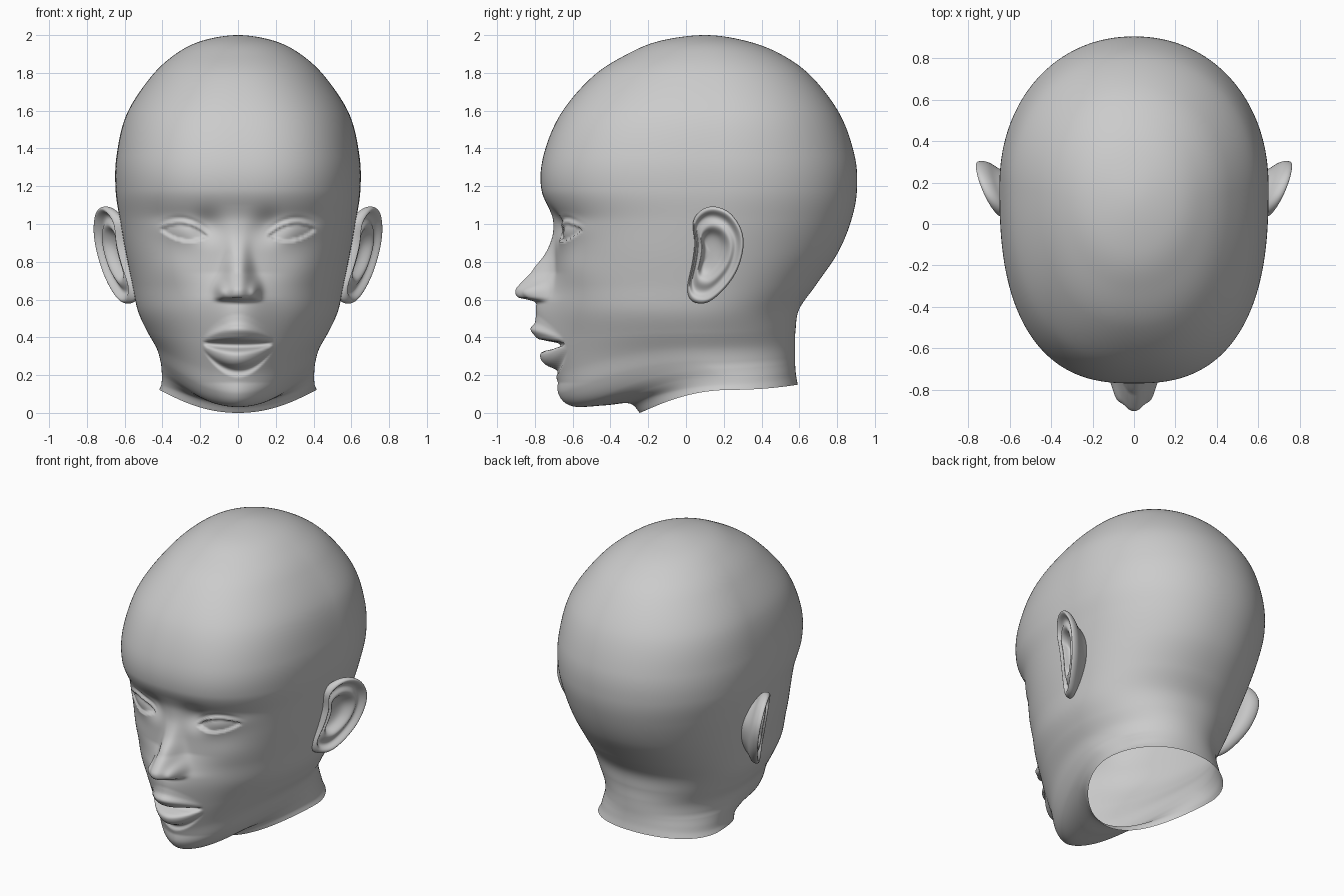
import bpy, bmesh
from math import sin, cos, pi, exp

if "Cube" in bpy.data.objects:
    bpy.data.objects.remove(bpy.data.objects["Cube"])

COLS, SUB = 256, 16


def catmull(a, b, c, d, t):
    return 0.5 * (2*b + (c - a)*t + (2*a - 5*b + 4*c - d)*t*t + (3*b - a - 3*c + d)*t**3)


def curve(pts, x):
    """Smooth height curve through (position, value) points."""
    if x <= pts[0][0]:
        return pts[0][1]
    if x >= pts[-1][0]:
        return pts[-1][1]
    i = max(k for k in range(len(pts) - 1) if pts[k][0] <= x)

    def slope(k):
        a, b = pts[max(k - 1, 0)], pts[min(k + 1, len(pts) - 1)]
        return (b[1] - a[1]) / (b[0] - a[0])
    (x0, y0), (x1, y1) = pts[i], pts[i + 1]
    h = x1 - x0
    t = (x - x0) / h
    return ((2*t**3 - 3*t*t + 1)*y0 + (t**3 - 2*t*t + t)*h*slope(i)
            + (3*t*t - 2*t**3)*y1 + (t**3 - t*t)*h*slope(i + 1))


def bump(x, z, cx, cz, sx, sz):
    return exp(-((x - cx)/sx)**2 - ((z - cz)/sz)**2)


def finish(bm, name):
    bmesh.ops.remove_doubles(bm, verts=bm.verts, dist=1e-5)
    bmesh.ops.recalc_face_normals(bm, faces=bm.faces)
    for f in bm.faces:
        f.smooth = True
    me = bpy.data.meshes.new(name)
    bm.to_mesh(me)
    bm.free()
    ob = bpy.data.objects.new(name, me)
    bpy.context.collection.objects.link(ob)
    return ob


# Skull, jaw and neck rings: front z, front y, side z, side y, half width, back z, back y, front exponent
RINGS = [
    (2.00, .10, 2.00, .10, .00, 2.00, .10, 2.0),
    (1.97, -.135, 1.97, .10, .19, 1.97, .315, 2.0),
    (1.90, -.31, 1.90, .12, .33, 1.90, .50, 2.1),
    (1.78, -.495, 1.78, .15, .46, 1.78, .665, 2.25),
    (1.58, -.665, 1.58, .18, .59, 1.58, .815, 2.45),
    (1.36, -.755, 1.36, .18, .643, 1.36, .893, 2.55),
    (1.18, -.765, 1.18, .18, .648, 1.18, .905, 2.55),
    (1.02, -.70, 1.02, .15, .625, 1.02, .875, 2.45),
    (.85, -.695, .85, .10, .595, .85, .805, 2.3),
    (.68, -.70, .68, .08, .56, .68, .69, 2.2),
    (.54, -.705, .54, .05, .53, .55, .60, 2.1),
    (.38, -.69, .43, .04, .48, .44, .58, 1.95),
    (.22, -.675, .34, .05, .43, .36, .578, 1.8),
    (.10, -.675, .27, .09, .41, .30, .578, 1.7),
    (.035, -.60, .23, .14, .405, .26, .578, 1.65),
    (.04, -.43, .19, .19, .403, .225, .58, 1.7),
    (.05, -.30, .15, .22, .406, .19, .584, 1.8),
    (.00, -.245, .122, .24, .417, .15, .592, 1.9),
]
NOSE = [(.58, 0), (.595, .03), (.61, .11), (.645, .155), (.68, .152), (.76, .112),
        (.84, .052), (.92, .018), (1.0, .006), (1.1, 0)]
NOSE_W = [(.58, .085), (.68, .08), (.78, .066), (.9, .06), (1.1, .08)]
MUZZLE = [(.16, 0), (.25, .035), (.35, .07), (.45, .085), (.585, .085), (.64, .05), (.74, 0)]
LIPS = [(.19, 0), (.225, -.018), (.255, .03), (.295, .038), (.325, .01), (.345, -.08),
        (.37, -.085), (.388, .005), (.41, .028), (.445, .042), (.475, .014), (.52, 0)]


def face(x, z):
    """Forward push of the face at (x, z)."""
    x = abs(x)
    # nose ridge, tip and wings
    p = curve(NOSE, z) * exp(-(x / curve(NOSE_W, z))**2.6)
    if z > .585:
        fade = min(1, (z - .585)/.02)
        p += .06 * fade * bump(x, z, .088, .64, .03, .045)
    # muzzle, and lips drawn together at the corners
    p += curve(MUZZLE, z) * exp(-(x/.16)**2)
    if x < .185:
        w = 1 - (x/.185)**2
        s = .25 + .75*w
        p += curve(LIPS, .372 + (z - .372)/s) * w
    # socket, cheek and lid bulge
    p -= .038 * bump(x, z, .16, .985, .075, .075)
    p -= .012 * bump(x, z, .32, 1.03, .13, .045)
    p += .012 * bump(x, z, .36, .76, .12, .10)
    u = (x - .285) / .132
    v = z - .953 - .14*(x - .285)
    p += .026 * bump(u, v, 0, .01, .95, .07)
    if abs(u) < 1.15:
        p -= .010 * exp(-((v - .075*(1 - .6*u*u))/.011)**2) * (1 - (u/1.15)**2)
    # eye surface set back behind the lids
    d = 1 - u*u - abs(v) / (.052 if v > 0 else .045)
    if d > 0:
        t = min(1, d*5)
        p -= .020 * t*t*(3 - 2*t)
    return p


def build_head():
    bm = bmesh.new()
    r1 = RINGS[1]
    mirror_top = (r1[0], r1[6], r1[2], r1[3], -r1[4], r1[5], r1[1], 2.0)
    ctrl = [mirror_top] + RINGS + [RINGS[-1]]
    rows = []
    for i in range(len(RINGS) - 1):
        for k in range(SUB + (i == len(RINGS) - 2)):
            rows.append([catmull(*q, k/SUB) for q in zip(*ctrl[i:i + 4])])
    grid = []
    for zf, yf, zs, ys, hw, zb, yb, n in rows:
        line = []
        for j in range(COLS):
            t = 2*pi*j/COLS
            t -= .5*sin(t)          # more columns on the face
            s, c = sin(t), cos(t)
            e = n if c > 0 else 2.1
            r = (abs(s)**e + abs(c)**e)**(-1/e)
            x = hw*r*s
            y = ys - r*c*((ys - yf) if c > 0 else (yb - ys))
            z = zs + ((zf if c > 0 else zb) - zs)*c*c
            if y < -.2 and .12 < z < 1.4 and abs(x) < .56:
                y -= face(x, z)
            line.append(bm.verts.new((x, y, z)))
        grid.append(line)
    for a, b in zip(grid, grid[1:]):
        for j in range(COLS):
            k = (j + 1) % COLS
            bm.faces.new((a[j], a[k], b[k], b[j]))
    return finish(bm, "head")


# Ear outline seen from the side (y, z), and its section from bowl over rim to the back
OUTLINE = [(.15, 1.095), (.235, 1.06), (.295, .97), (.305, .87), (.27, .75), (.20, .65),
           (.11, .58), (.03, .59), (.005, .66), (.03, .78), (.045, .90), (.035, 1.01), (.08, 1.075)]
SECTION = [(.12, -.065), (.3, -.06), (.42, -.045), (.52, -.006), (.62, -.002), (.72, -.022),
           (.81, -.02), (.88, .008), (.95, .015), (1, -.005), (.99, -.03), (.92, -.055),
           (.76, -.075), (.52, -.18)]


def build_ears():
    bm = bmesh.new()
    cy, cz, n = .135, .85, len(OUTLINE)
    rim = []
    for i in range(n):
        q = [OUTLINE[(i + k) % n] for k in (-1, 0, 1, 2)]
        for t in (0, .33, .67):
            rim.append([catmull(*c, t) for c in zip(*q)])
    loops = []
    for s, h in SECTION:
        loop = []
        for y, z in rim:
            y, z = cy + s*(y - cy), cz + s*(z - cz)
            x = .585 + .155*(max(y, 0)/.3)**.75 + .17*(z - .85) + h
            loop.append(bm.verts.new((x, y, z)))
        loops.append(loop)
    m = len(rim)
    for a, b in zip(loops, loops[1:]):
        for j in range(m):
            k = (j + 1) % m
            bm.faces.new((a[j], a[k], b[k], b[j]))
    bm.faces.new(loops[0])
    ob = finish(bm, "ears")
    ob.modifiers.new("mirror", 'MIRROR').use_axis[0] = True
    sub = ob.modifiers.new("smooth", 'SUBSURF')
    sub.levels = sub.render_levels = 2


build_head()
build_ears()
